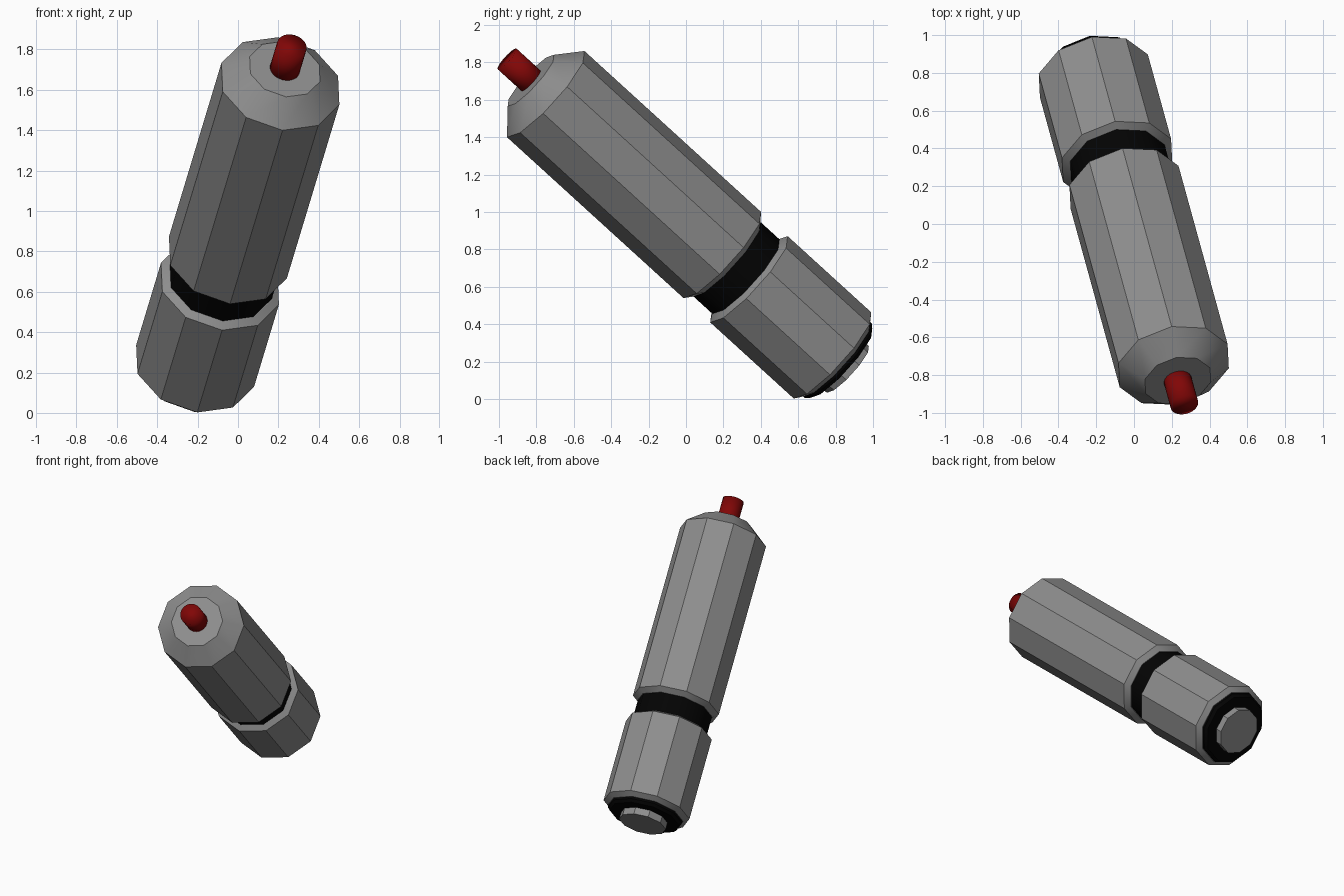
import bpy, bmesh
from math import radians, cos, sin, tau

if "Cube" in bpy.data.objects:
    bpy.data.objects.remove(bpy.data.objects["Cube"])

# Shared placement: origin at the shoulder ring, local z runs along the tool axis
ORIGIN = (0.21, -0.75, 1.63)
TILT = (radians(48.7), 0, radians(15.4))


def material(name, colour):
    mat = bpy.data.materials.new(name)
    mat.diffuse_color = colour
    mat.use_nodes = True
    mat.node_tree.nodes["Principled BSDF"].inputs["Base Color"].default_value = mat.diffuse_color
    return mat


def turned(name, profile, mat, sides=10, phase=radians(9.7), smooth=30):
    """Closed solid turned from (radius, z) points listed bottom to top."""
    bm = bmesh.new()
    rings = [[bm.verts.new((r * cos(phase + tau * i / sides),
                            r * sin(phase + tau * i / sides), z))
              for i in range(sides)] for r, z in profile]
    for low, high in zip(rings, rings[1:]):
        for i in range(sides):
            j = (i + 1) % sides
            bm.faces.new((low[i], low[j], high[j], high[i]))
    bm.faces.new(rings[0][::-1])
    bm.faces.new(rings[-1])
    mesh = bpy.data.meshes.new(name)
    bm.to_mesh(mesh)
    bm.free()
    obj = bpy.data.objects.new(name, mesh)
    bpy.context.collection.objects.link(obj)
    obj.location = ORIGIN
    obj.rotation_euler = TILT
    mesh.materials.append(mat)
    bpy.ops.object.select_all(action='DESELECT')
    obj.select_set(True)
    bpy.context.view_layer.objects.active = obj
    bpy.ops.object.shade_smooth_by_angle(angle=radians(smooth))
    return obj


grey = material("dark_grey", (0.27, 0.27, 0.27, 1))
black = material("black", (0.001, 0.001, 0.001, 1))
red = material("red", (0.22, 0.002, 0.002, 1))

# Long upper barrel with a sloped shoulder
turned("main_barrel", [(0.272, -1.335), (0.31, -1.303), (0.31, 0), (0.185, 0.11)], grey)
# Short lower barrel with chamfered rims
turned("lower_barrel", [(0.272, -2.145), (0.31, -2.117), (0.31, -1.50), (0.272, -1.478)], grey)
# Black core showing at the gap and at the bottom end
turned("inner_core", [(0.25, -2.18), (0.268, -2.16), (0.268, -1.25)], black, smooth=40)
# Raised disc on the bottom end
turned("end_disc", [(0.168, -2.23), (0.168, -2.1)], grey)
# Red push button, shaded softly over its rim
turned("push_button", [(0.075, 0.05), (0.075, 0.285)], red, sides=24, smooth=120)
